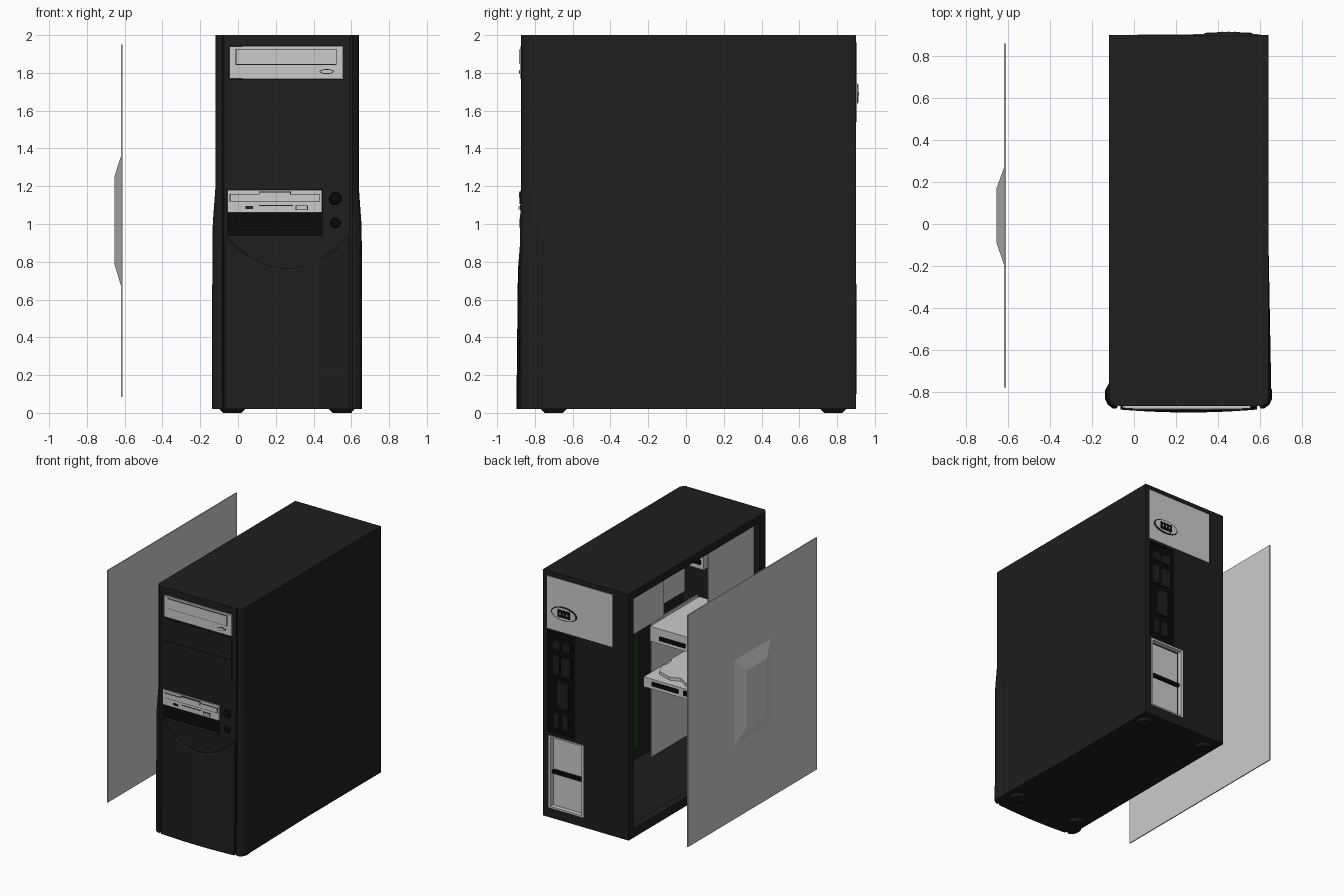
import bpy, bmesh, math

def material(name, c):
    m = bpy.data.materials.new(name)
    m.diffuse_color = (*c, 1)
    return m

BLACK = material("case_black", (0.013, 0.013, 0.013))
DARK = material("deep_black", (0.003, 0.003, 0.003))
GREEN = material("board_green", (0.01, 0.04, 0.012))
CX = 0.26  # centre plane of the tower

def finish(name, bm, mat):
    bmesh.ops.recalc_face_normals(bm, faces=bm.faces)
    me = bpy.data.meshes.new(name)
    bm.to_mesh(me)
    bm.free()
    ob = bpy.data.objects.new(name, me)
    bpy.context.collection.objects.link(ob)
    if mat:
        me.materials.append(mat)
    return ob

def loft(name, sections, mat=None):
    """Skin a list of equal-length closed sections and cap both ends."""
    bm = bmesh.new()
    rings = [[bm.verts.new(p) for p in s] for s in sections]
    n = len(rings[0])
    for a, b in zip(rings, rings[1:]):
        for i in range(n):
            j = (i + 1) % n
            bm.faces.new((a[i], a[j], b[j], b[i]))
    bm.faces.new(rings[0])
    bm.faces.new(rings[-1])
    return finish(name, bm, mat)

def box(name, x, y, z, mat=None):
    return loft(name, [[(x[0], y[0], h), (x[1], y[0], h), (x[1], y[1], h), (x[0], y[1], h)] for h in z], mat)

def disc(name, c, rx, ry, depth, axis, mat=None, taper=1.0, n=20):
    """Elliptical plug along y or z, starting at c."""
    secs = []
    for d, s in ((0, 1), (depth, taper)):
        ring = []
        for i in range(n):
            a = 2 * math.pi * i / n
            u, v = rx * s * math.cos(a), ry * s * math.sin(a)
            ring.append((c[0] + u, c[1] + d, c[2] + v) if axis == 'y' else (c[0] + u, c[1] + v, c[2] + d))
        secs.append(ring)
    return loft(name, secs, mat)

def cut(ob, x, y, z):
    c = box(ob.name + "_cutter", x, y, z)
    c.hide_render = True
    c.hide_viewport = False
    c.display_type = 'WIRE'
    m = ob.modifiers.new("opening", 'BOOLEAN')
    m.operation, m.solver, m.object = 'DIFFERENCE', 'EXACT', c

# Case shell
X0, X1 = -0.12, 0.64
box("case_top", (X0, X1), (-0.82, 0.9), (1.98, 2.0), BLACK)
box("case_floor", (X0, X1), (-0.82, 0.9), (0.02, 0.04), BLACK)
box("right_wall", (0.62, X1), (-0.82, 0.9), (0.04, 1.98), BLACK)
back = box("back_wall", (X0, 0.62), (0.875, 0.9), (0.04, 1.98), BLACK)
cut(back, (0.36, 0.60), (0.8, 1.0), (0.70, 1.52))
cut(back, (0.28, 0.59), (0.8, 1.0), (0.10, 0.68))

# Frame around the open left side
box("side_frame_top", (X0, -0.10), (-0.8, 0.875), (1.94, 1.98), BLACK)
box("side_frame_bottom", (X0, -0.06), (-0.8, 0.875), (0.04, 0.09), BLACK)
box("side_frame_rear", (X0, -0.10), (0.84, 0.875), (0.09, 1.94), BLACK)
box("side_frame_front", (X0, -0.10), (-0.8, -0.76), (0.09, 1.94), BLACK)

# Front pillars with a flared lower half
LEVELS = ((0.02, 1.0), (0.85, 0.95), (1.0, 0.8), (1.19, 0.0), (2.0, 0.0))
def pillar(name, flip):
    secs = []
    for z, f in LEVELS:
        w = X0 - 0.017 * f
        low = 0.006 * f
        pts = [(X0, -0.76), (w, -0.79), (w, -0.835), (w + 0.012, -0.855 - low),
               (w + 0.035, -0.872 - low), (-0.085, -0.874 - low), (-0.073, -0.862), (-0.073, -0.76)]
        secs.append([((2 * CX - x) if flip else x, y, z) for x, y in pts])
    loft(name, secs, BLACK)
pillar("left_pillar", False)
pillar("right_pillar", True)
loft("right_wall_flare", [[(X1 - 0.005, -0.04, z), (X1, -0.04, z), (X1 + 0.014 * f, -0.79, z), (X1 - 0.005, -0.79, z)]
                          for z, f in LEVELS[:4]], BLACK)

# Front bezel with drive openings
bezel = box("front_bezel", (-0.073, 0.593), (-0.868, -0.80), (0.02, 2.0), BLACK)
cut(bezel, (-0.047, 0.557), (-1, -0.7), (1.768, 1.942))
cut(bezel, (-0.057, 0.447), (-1, -0.7), (1.058, 1.182))
cut(bezel, (-0.055, 0.445), (-1, -0.83), (0.94, 1.06))
box("bay_recess", (-0.055, 0.445), (-0.835, -0.825), (0.94, 1.06), DARK)
for i, z in enumerate((1.585, 1.405)):
    box(f"blank_bay_{i}", (-0.045, 0.555), (-0.874, -0.86), (z, z + 0.17), BLACK)

# Bowed lower front panel with arched top edge
secs = []
for i in range(17):
    t = -1 + i / 8
    x = CX + 0.325 * t
    yf = -0.876 - 0.014 * (1 - t * t)
    zt = 0.765 + 0.175 * t * t
    secs.append([(x, yf - 0.008, 0.02), (x, yf, zt - 0.01), (x, yf + 0.006, zt), (x, -0.85, zt), (x, -0.85, 0.02)])
loft("lower_front_panel", secs, BLACK)

# Power and reset buttons
for nm, z, r in (("power_button", 1.135, 0.034), ("reset_button", 1.005, 0.028)):
    disc(nm, (0.515, -0.865, z), r, r, -0.017, 'y', DARK, 0.8)

# Optical drive
box("optical_drive", (-0.045, 0.555), (-0.878, -0.16), (1.77, 1.94))
box("optical_tray_gap", (-0.012, 0.522), (-0.880, -0.87), (1.843, 1.927), BLACK)
box("optical_tray", (-0.008, 0.518), (-0.883, -0.87), (1.847, 1.923))
disc("optical_button_gap", (0.47, -0.87, 1.807), 0.038, 0.013, -0.010, 'y', BLACK)
disc("optical_button", (0.47, -0.87, 1.807), 0.033, 0.009, -0.013, 'y')

# Floppy drive
box("floppy_drive", (-0.055, 0.445), (-0.876, -0.18), (1.06, 1.18))
box("floppy_slot_gap", (-0.045, 0.435), (-0.878, -0.87), (1.118, 1.16), BLACK)
box("floppy_slot", (-0.041, 0.431), (-0.880, -0.87), (1.122, 1.156))
box("floppy_thumb_gap", (0.11, 0.28), (-0.882, -0.87), (1.155, 1.172), BLACK)
box("floppy_thumb_tab", (0.114, 0.276), (-0.884, -0.87), (1.14, 1.168))
box("floppy_notch", (0.11, 0.29), (-0.878, -0.87), (1.096, 1.101), BLACK)
box("floppy_button_gap", (0.305, 0.37), (-0.880, -0.87), (1.073, 1.099), BLACK)
box("floppy_button", (0.309, 0.366), (-0.886, -0.87), (1.077, 1.095))
box("floppy_lamp", (0.04, 0.08), (-0.880, -0.87), (1.08, 1.096), BLACK)

# Hard drive with shaped lid
box("hard_drive", (-0.05, 0.44), (-0.78, -0.09), (0.73, 0.81))
lid = [(-0.03, -0.76), (0.42, -0.76), (0.42, -0.42), (0.39, -0.36), (0.41, -0.28), (0.37, -0.19),
       (0.25, -0.15), (0.17, -0.18), (0.09, -0.13), (0.0, -0.15), (-0.03, -0.25)]
loft("hard_drive_lid", [[(x, y, z) for x, y in lid] for z in (0.81, 0.835)])

# Connectors at the rear of the drives
for nm, y, z in (("optical", -0.16, 1.81), ("floppy", -0.18, 1.09), ("hard", -0.09, 0.76)):
    box(nm + "_power_socket", (-0.02, 0.08), (y - 0.01, y + 0.015), (z, z + 0.035), DARK)
    box(nm + "_data_socket", (0.13, 0.36), (y - 0.01, y + 0.012), (z, z + 0.03), DARK)

# Drive cage walls
for nm, x, z in (("upper_cage_left", -0.062, (1.2, 1.96)), ("upper_cage_right", 0.56, (1.2, 1.96)),
                 ("lower_cage_left", -0.072, (0.12, 1.2)), ("lower_cage_right", 0.447, (0.12, 1.2))):
    box(nm, (x, x + 0.01), (-0.79, -0.2), z)

# Power supply with mains socket
box("power_supply", (0.02, 0.605), (0.25, 0.904), (1.54, 1.96))
disc("mains_socket_ring", (0.45, 0.90, 1.69), 0.115, 0.055, 0.009, 'y', BLACK)
disc("mains_socket", (0.45, 0.90, 1.69), 0.105, 0.048, 0.012, 'y')
box("mains_socket_well", (0.395, 0.505), (0.90, 0.914), (1.66, 1.72), DARK)
for i in range(3):
    x = 0.42 + 0.03 * i
    box(f"mains_pin_{i}", (x - 0.004, x + 0.004), (0.90, 0.917), (1.68, 1.70))

# Mainboard, cards and heat sink
box("mainboard", (0.60, 0.612), (-0.26, 0.87), (0.14, 1.5), GREEN)
box("processor_cooler", (0.47, 0.60), (0.25, 0.5), (1.0, 1.25), DARK)
for i in range(3):
    box(f"memory_slot_{i}", (0.575, 0.60), (0.0 + 0.06 * i, 0.03 + 0.06 * i), (0.95, 1.45), DARK)
for i in range(4):
    z = 0.2 + 0.13 * i
    box(f"card_slot_{i}", (0.565, 0.60), (0.25, 0.72), (z, z + 0.03), DARK)

# Rear port panel
box("port_plate", (0.355, 0.605), (0.872, 0.884), (0.69, 1.53), DARK)
for i, (xa, xb, za, zb) in enumerate(((0.40, 0.47, 1.38, 1.45), (0.49, 0.56, 1.38, 1.45), (0.40, 0.48, 1.18, 1.33),
                                      (0.50, 0.56, 1.18, 1.33), (0.42, 0.52, 0.92, 1.13), (0.42, 0.47, 0.75, 0.87),
                                      (0.50, 0.55, 0.75, 0.87))):
    box(f"rear_port_{i}", (xa, xb), (0.88, 0.901), (za, zb), BLACK)

# Expansion slot covers and their frame
for i, z in enumerate((0.115, 0.405)):
    box(f"slot_cover_{i}", (0.305, 0.565), (0.865, 0.875), (z, z + 0.25))
box("slot_backing", (0.28, 0.59), (0.855, 0.864), (0.10, 0.68), DARK)
for nm, x, z in (("left", (0.572, 0.59), (0.10, 0.68)), ("right", (0.28, 0.296), (0.10, 0.68)),
                 ("top", (0.28, 0.59), (0.668, 0.68)), ("bottom", (0.28, 0.59), (0.10, 0.112))):
    box("slot_frame_" + nm, x, (0.865, 0.905), z)
box("slot_divider", (0.296, 0.572), (0.865, 0.885), (0.372, 0.398), DARK)

# Feet
for i, (x, y) in enumerate(((-0.03, -0.7), (0.55, -0.7), (-0.03, 0.78), (0.55, 0.78))):
    disc(f"foot_{i}", (x, y, 0.022), 0.07, 0.07, -0.022, 'z', BLACK, 0.7)

# Detached side panel with raised centre
def rect(x, y, z):
    return [(x, y[0], z[0]), (x, y[1], z[0]), (x, y[1], z[1]), (x, y[0], z[1])]
PY, PZ = (-0.78, 0.86), (0.085, 1.95)
OY, OZ, IY, IZ = (-0.195, 0.27), (0.67, 1.36), (-0.09, 0.17), (0.79, 1.25)
loft("side_panel", [rect(-0.611, IY, IZ), rect(-0.611, PY, PZ), rect(-0.619, PY, PZ),
                    rect(-0.619, OY, OZ), rect(-0.655, IY, IZ)])
